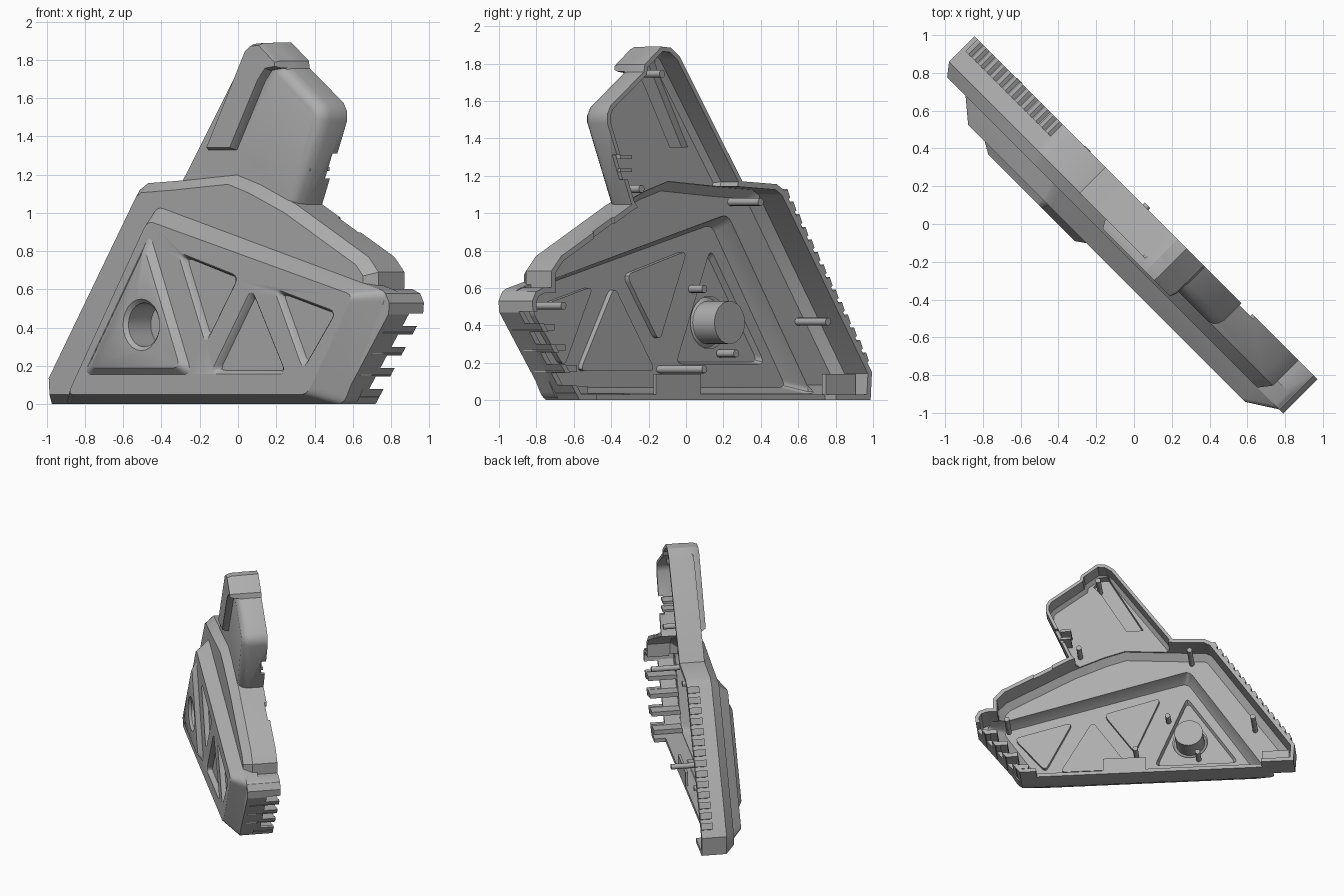
import bpy, bmesh, math
from mathutils import Vector

if "Cube" in bpy.data.objects:
    bpy.data.objects.remove(bpy.data.objects["Cube"])

S = math.sqrt(0.5)
BACK = -0.106

grey = bpy.data.materials.new("plain grey")
grey.diffuse_color = (0.42, 0.42, 0.42, 1)
grey.use_nodes = True
grey.node_tree.nodes["Principled BSDF"].inputs["Base Color"].default_value = grey.diffuse_color


def place(u, w, z):
    """u runs along the shell, w points out of its face, z is up."""
    return Vector(((u - w) * S, (-u - w) * S, z))


def inset(poly, d, keep=()):
    """Mitred offset of a counter-clockwise outline; kept corners stay put."""
    out, n = [], len(poly)
    for i in range(n):
        a, b, c = (Vector(poly[(i + k) % n]) for k in (-1, 0, 1))
        e, f = (b - a).normalized(), (c - b).normalized()
        n1, n2 = Vector((-e.y, e.x)), Vector((-f.y, f.x))
        m = (n1 + n2) / max(0.3, 1 + n1.dot(n2))
        out.append(tuple(b if i in keep else b + m * d))
    return out


def fillet(poly, r, steps=4):
    """Round every corner of an outline."""
    out, n = [], len(poly)
    for i in range(n):
        a, b, c = (Vector(poly[(i + k) % n]) for k in (-1, 0, 1))
        p, q = b + (a - b).normalized() * r, b + (c - b).normalized() * r
        for k in range(steps + 1):
            t = k / steps
            out.append(tuple(p * (1 - t) ** 2 + b * 2 * t * (1 - t) + q * t * t))
    return out


def shrunk(poly, d, r=0.05):
    return fillet(inset(poly, d), r)


def loft(name, levels):
    """Closed solid through outlines stacked along w."""
    bm = bmesh.new()
    rings = [[bm.verts.new(place(u, w, z)) for u, z in poly] for poly, w in levels]
    for a, b in zip(rings, rings[1:]):
        for i in range(len(a)):
            j = (i + 1) % len(a)
            bm.faces.new((a[i], a[j], b[j], b[i]))
    bm.faces.new(rings[0])
    bm.faces.new(rings[-1])
    bmesh.ops.recalc_face_normals(bm, faces=bm.faces)
    me = bpy.data.meshes.new(name)
    bm.to_mesh(me)
    bm.free()
    me.materials.append(grey)
    ob = bpy.data.objects.new(name, me)
    bpy.context.collection.objects.link(ob)
    return ob


def box(name, u0, u1, w0, w1, z0, z1):
    return loft(name, [([(u0, z0), (u1, z0), (u1, z1), (u0, z1)], w) for w in (w0, w1)])


def circle(u, z, r, n=24):
    return [(u + r * math.cos(2 * math.pi * i / n), z + r * math.sin(2 * math.pi * i / n)) for i in range(n)]


def combine(target, part, op):
    m = target.modifiers.new("combine", 'BOOLEAN')
    m.operation, m.solver, m.object = op, 'EXACT', part
    bpy.context.view_layer.objects.active = target
    bpy.ops.object.modifier_apply(modifier=m.name)
    bpy.data.objects.remove(part)


def add(part):
    combine(shell, part, 'UNION')


def cut(part):
    combine(shell, part, 'DIFFERENCE')


def smooth(ob, angle):
    bpy.context.view_layer.objects.active = ob
    ob.select_set(True)
    bpy.ops.object.shade_smooth_by_angle(angle=math.radians(angle))
    ob.select_set(False)


# Outlines in (u, z)
body = [(-1.29, 0), (0.88, 0), (1.12, 0.5), (1.125, 0.69), (1.05, 0.77), (0.516, 1.045), (0.25, 1.15),
        (0.08, 1.2), (-0.32, 1.17), (-0.58, 1.155), (-0.64, 1.12), (-1.30, 0.15)]
cap = [(0.3, 0), (0.91, 0), (1.262, 0.47), (1.268, 0.53), (1.24, 0.58), (1.18, 0.602), (0.7, 0.602)]
panel = [(-1.13, 0), (0.93, 0), (1.255, 0.585), (-0.45, 1.035)]
panel_top = [(-1.01, 0.05), (0.76, 0.05), (1.10, 0.57), (-0.42, 0.96)]
neck = [(-0.25, 1.0), (0.45, 0.98), (0.516, 1.045), (0.70, 1.48), (0.70, 1.53), (0.675, 1.575), (0.425, 1.755),
        (0.417, 1.795), (0.29, 1.89), (0.22, 1.885), (0.155, 1.84), (-0.32, 1.17)]
strip = [(-0.12, 1.33), (0.08, 1.33), (0.29, 1.69), (0.34, 1.745), (0.42, 1.757), (0.415, 1.794),
         (0.29, 1.888), (0.22, 1.883), (0.175, 1.85)]
strip_in = [(-0.07, 1.355), (0.065, 1.355), (0.26, 1.69), (0.33, 1.775), (0.28, 1.85), (0.21, 1.85)]
boss = [(-0.89, 0.155), (-0.09, 0.155), (-0.40, 0.89)]
recesses = [[(0.01, 0.31), (0.26, 0.67), (-0.2, 0.80)],
            [(0.04, 0.155), (0.61, 0.155), (0.35, 0.61)],
            [(0.73, 0.175), (0.98, 0.485), (0.51, 0.61)]]

# Outer skin
shell = loft("shell", [(body, BACK), (body, 0.085), (inset(body, 0.05), 0.15)])
add(loft("end_cap", [(cap, BACK), (cap, 0.15)]))
add(loft("raised_panel", [(fillet(panel, 0.05), 0.05), (fillet(panel, 0.05), 0.15), (fillet(panel_top, 0.05), 0.25)]))
left = (0, 10, 11)
add(loft("neck", [(neck, BACK), (neck, 0.02), (inset(neck, 0.012, left), 0.055),
                  (inset(neck, 0.03, left), 0.077), (inset(neck, 0.055, left), 0.087)]))
add(loft("neck_strip", [(strip, 0.0), (strip, 0.10), (inset(strip, 0.012), 0.135)]))
add(loft("triangle_boss", [(fillet(boss, 0.06), 0.2), (fillet(boss, 0.06), 0.25), (shrunk(boss, 0.035), 0.285)]))

# Hollow inside, open at the back
inner = inset(body, 0.03)
cut(loft("body_hollow", [(inner, -0.2), (inner, 0.07), (inset(body, 0.08), 0.12)]))
inner = inset(cap, 0.03)
cut(loft("cap_hollow", [(inner, -0.2), (inner, 0.12)]))
cut(loft("panel_hollow", [(shrunk(panel, 0.035), 0.06), (shrunk(panel, 0.035), 0.125),
                          (shrunk(panel_top, 0.018), 0.222)]))
inner = inset(neck, 0.025)
cut(loft("neck_hollow", [(inner, -0.2), (inner, 0.025), (inset(neck, 0.05), 0.058)]))
cut(loft("strip_hollow", [(strip_in, 0.0), (strip_in, 0.105)]))
cut(loft("boss_hollow", [(shrunk(boss, 0.03), 0.2), (shrunk(boss, 0.05), 0.257)]))

# Sunken triangles, with matching bumps inside
for tri in recesses:
    t = fillet(tri, 0.05)
    add(loft("recess_back", [(t, 0.19), (t, 0.235)]))
    cut(loft("recess", [(shrunk(tri, 0.022, 0.04), 0.213), (shrunk(tri, 0.012, 0.045), 0.24), (t, 0.252), (t, 0.3)]))

# Round opening with flared edge and inner ring
add(loft("hole_ring", [(circle(-0.43, 0.415, 0.14), 0.225), (circle(-0.43, 0.415, 0.14), 0.27)]))
cut(loft("hole", [(circle(-0.43, 0.415, r), w) for r, w in ((0.115, 0.1), (0.115, 0.265), (0.14, 0.29), (0.14, 0.35))]))

# Lowered bottom rim and rim notches
cut(box("rim_cut", -1.03, 0.78, -0.2, -0.02, -0.1, 0.05))
cut(box("neck_notch", 0.5, 0.75, -0.2, -0.07, 1.18, 1.31))
cut(box("shoulder_notch", 0.65, 0.80, -0.2, -0.09, 0.85, 1.05))

# Slots in the end wall
for z in (0.08, 0.19, 0.30, 0.41):
    cut(box("vent_slot", 0.85, 1.4, -0.2, 0.0, z, z + 0.065))
smooth(shell, 30)

# Fingers between the slots
for z in (0.055, 0.168, 0.28, 0.39):
    u = 0.91 + 0.75 * z
    box("vent_finger", u - 0.11, u - 0.01, -0.1, 0.12, z - 0.018, z + 0.018)

# Gripping teeth along the sloping edge
a, b = Vector((-1.25, 0.225)), Vector((-0.655, 1.098))
d = (b - a).normalized()
n = Vector((-d.y, d.x))
for i in range(14):
    c = a.lerp(b, i / 13)
    prof = [c - d * 0.028 - n * 0.02, c + d * 0.028 - n * 0.02, c + d * 0.022 + n * 0.022, c - d * 0.028 + n * 0.014]
    loft("edge_tooth", [(prof, BACK), (prof, -0.015)])

# Locating posts: u, z, back end, front end
for u, z, w0, w1 in ((-0.455, 1.06, -0.11, 0.13), (-0.965, 0.42, -0.11, 0.14), (-0.02, 0.165, -0.12, 0.23),
                     (1.015, 0.505, -0.09, 0.13), (0.28, 1.745, -0.10, 0.11), (0.435, 1.13, -0.10, 0.07),
                     (-0.26, 0.595, 0.12, 0.24), (-0.50, 0.25, 0.12, 0.25)):
    ring = circle(u, z, 0.021, 12)
    smooth(loft("post", [(ring, w0), (ring, w1)]), 40)

# Bottom tab, corner block and small ribs in the neck
box("bottom_tab", -0.093, 0.246, -0.02, 0.0, 0.0, 0.14)
box("corner_block", -1.25, -1.03, -0.03, 0.0, 0.01, 0.14)
for z in (1.22, 1.29):
    box("neck_rib", 0.50, 0.585, -0.09, 0.05, z, z + 0.02)
